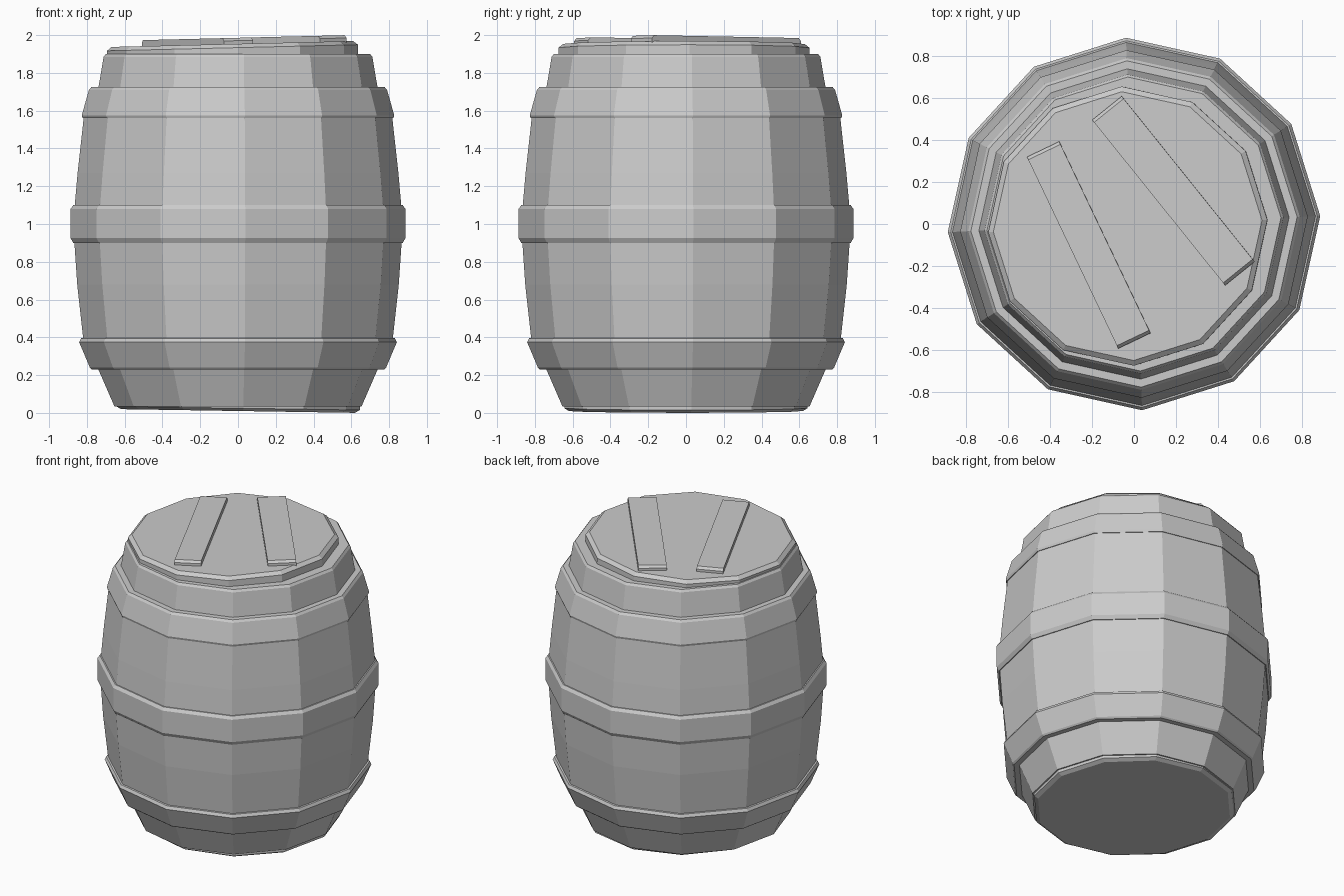
import bpy, bmesh, math
from mathutils import Matrix, Vector

if "Cube" in bpy.data.objects:
    bpy.data.objects.remove(bpy.data.objects["Cube"])

SIDES = 12
PHASE = math.radians(2.5)
TILT = math.radians(-1.4)   # the lid sits slightly crooked


def add_object(name, bm):
    bmesh.ops.recalc_face_normals(bm, faces=bm.faces[:])
    mesh = bpy.data.meshes.new(name)
    bm.to_mesh(mesh)
    bm.free()
    obj = bpy.data.objects.new(name, mesh)
    bpy.context.collection.objects.link(obj)
    return obj


def lathe(name, profile, closed=False):
    """Turn (radius, z) points into a twelve-sided part, capped unless closed."""
    bm = bmesh.new()
    rings = []
    for r, z in profile:
        rings.append([bm.verts.new((r * math.cos(PHASE + math.tau * i / SIDES),
                                    r * math.sin(PHASE + math.tau * i / SIDES), z))
                      for i in range(SIDES)])
    pairs = list(zip(rings, rings[1:]))
    if closed:
        pairs.append((rings[-1], rings[0]))
    else:
        bm.faces.new(rings[0])
        bm.faces.new(rings[-1])
    for a, b in pairs:
        for i in range(SIDES):
            j = (i + 1) % SIDES
            bm.faces.new((a[i], a[j], b[j], b[i]))
    return add_object(name, bm)


def plank(name, centre, length, width, angle):
    """Thin board lying on the tilted lid."""
    x, y = centre
    z = 1.955 + (x + 0.03) * math.tan(-TILT)
    bm = bmesh.new()
    bmesh.ops.create_cube(bm, size=1)
    bmesh.ops.scale(bm, vec=Vector((length, width, 0.06)), verts=bm.verts[:])
    # soften the upper edges of the two ends
    ends = [e for e in bm.edges
            if all(v.co.z > 0 for v in e.verts)
            and abs(e.verts[0].co.x - e.verts[1].co.x) < 1e-5]
    bmesh.ops.bevel(bm, geom=ends, offset=0.015, segments=1, affect='EDGES')
    obj = add_object(name, bm)
    obj.matrix_world = (Matrix.Translation((x, y, z))
                        @ Matrix.Rotation(TILT, 4, 'Y')
                        @ Matrix.Rotation(math.radians(angle), 4, 'Z'))


# bulging barrel body
lathe("barrel_body", [(0.655, 0.035), (0.74, 0.23), (0.82, 0.39), (0.852, 0.68),
                      (0.867, 0.9), (0.865, 1.1), (0.85, 1.27), (0.818, 1.56),
                      (0.74, 1.72), (0.712, 1.885), (0.70, 1.9)])

# three hoops with bevelled rims
lathe("lower_hoop", [(0.72, 0.23), (0.775, 0.23), (0.785, 0.24), (0.842, 0.375),
                     (0.832, 0.395), (0.80, 0.40)], closed=True)
lathe("middle_hoop", [(0.84, 0.9), (0.873, 0.9), (0.887, 0.925), (0.887, 1.08),
                      (0.873, 1.1), (0.84, 1.1)], closed=True)
lathe("upper_hoop", [(0.79, 1.56), (0.823, 1.56), (0.828, 1.575), (0.79, 1.71),
                     (0.777, 1.725), (0.72, 1.725)], closed=True)

# lid and bottom disc
lid = lathe("lid", [(0.665, -0.08), (0.665, -0.02), (0.64, 0.0)])
lid.location = (-0.03, -0.01, 1.953)
lid.rotation_euler = (0, TILT, 0)
base = lathe("bottom_disc", [(0.62, 0.0), (0.645, 0.015), (0.645, 0.06)])
base.location = (0, 0, 0.01)
base.rotation_euler = (0, math.radians(0.9), 0)

# loose planks on the lid
plank("left_plank", (-0.215, -0.10), 1.01, 0.17, -64.5)
plank("right_plank", (0.188, 0.158), 1.01, 0.18, -51.2)
